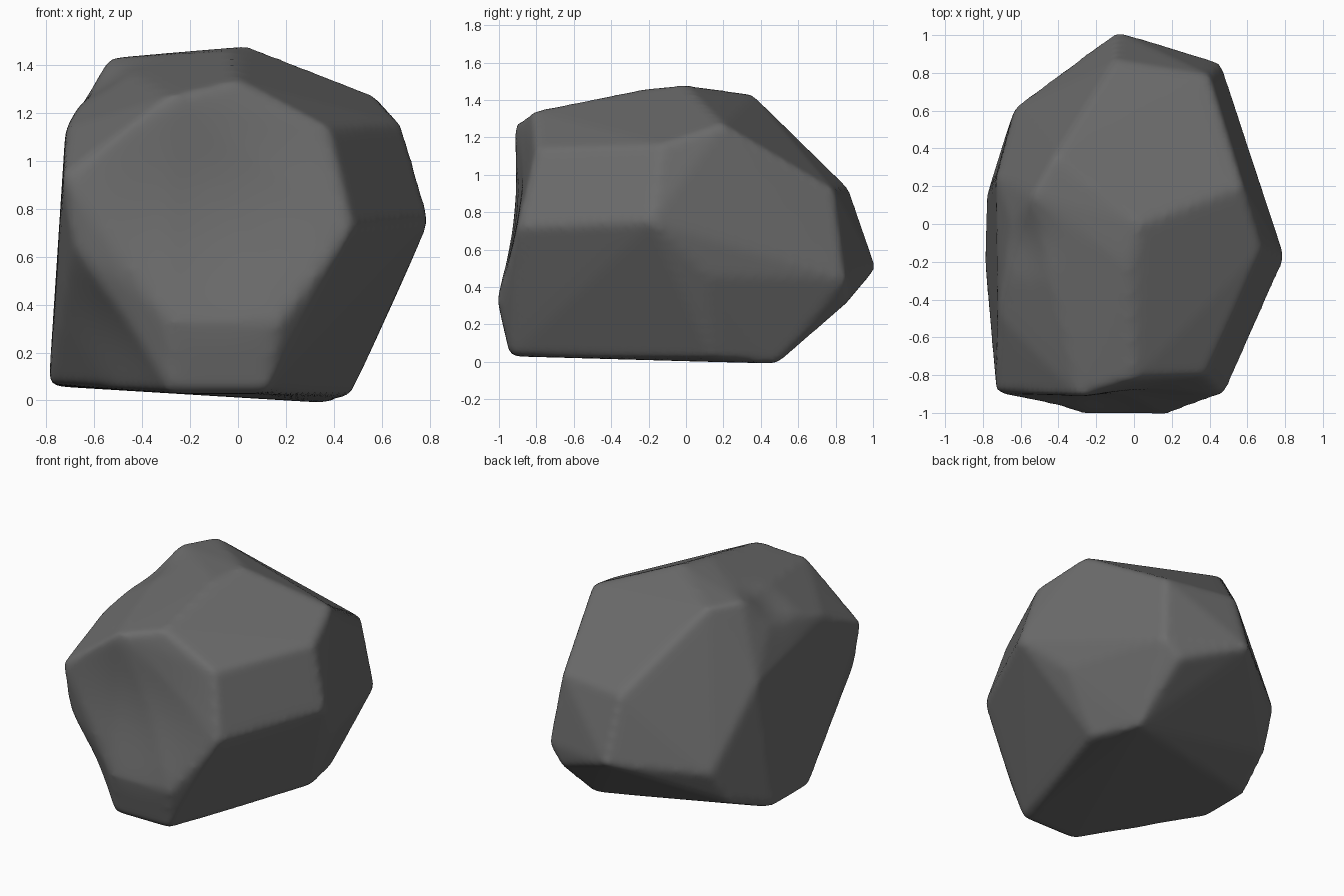
import bpy
import bmesh
from mathutils import Vector

default_cube = bpy.data.objects.get("Cube")
if default_cube:
    bpy.data.objects.remove(default_cube, do_unlink=True)

# Single stone colour
stone = bpy.data.materials.new("dark_grey_stone")
stone.use_nodes = True
stone_colour = (0.15, 0.15, 0.15, 1.0)
stone.diffuse_color = stone_colour
stone.node_tree.nodes["Principled BSDF"].inputs["Base Color"].default_value = stone_colour

# Corner points of the faceted boulder, grouped by region
front_corners = [
    (-.69, -.87, .65), (-.73, -.89, .94), (-.29, -.92, 1.27),
    (0, -.82, 1.34), (.38, -.8, 1.14), (.48, -.9, .72),
]
foot_corners = [
    (-.29, -1.01, .33), (.18, -1.01, .33), (-.28, -.94, .03), (.12, -.94, .03),
    (-.79, -.21, .07), (-.78, .15, .06), (.47, .14, .02), (.37, .49, -.01),
]
top_corners = [
    (.04, 0, 1.48), (-.03, -.22, 1.46), (-.54, .15, 1.43), (-.42, .36, 1.43),
    (.58, .2, 1.27), (.68, -.13, 1.16), (-.72, -.48, 1.14), (-.65, 0, 1.26),
]
side_corners = [
    (.8, -.18, .75), (.67, .12, .46), (-.73, .25, .95), (-.68, .47, .18), (-.63, .62, .42),
]
back_corners = [
    (-.1, .87, .93), (.4, .79, .92), (.46, .85, .44), (.35, .87, .32), (-.09, 1.02, .5),
]

# Worn hollows: centre, radius and inward push
hollows = [
    ((-.45, -.8, .3), .35, (.01, .02, .01)),
    ((-.1, -.95, .8), .6, (0, .06, 0)),
    ((-.58, -.08, 1.33), .25, (0, .01, -.03)),
]


def wear_hollows(bm):
    """Push the surface inwards smoothly around every hollow."""
    for centre, radius, push in hollows:
        for vert in bm.verts:
            reach = (vert.co - Vector(centre)).length / radius
            if reach < 1:
                vert.co += Vector(push) * (1 - reach * reach) ** 2


def build_boulder():
    """Wrap the corners in a hull, divide it finely and wear it."""
    bm = bmesh.new()
    for corner in front_corners + foot_corners + top_corners + side_corners + back_corners:
        bm.verts.new(corner)
    hull = bmesh.ops.convex_hull(bm, input=bm.verts[:])
    unused = set(hull["geom_interior"] + hull["geom_unused"])
    loose = [item for item in unused if isinstance(item, bmesh.types.BMVert)]
    bmesh.ops.delete(bm, geom=loose, context="VERTS")
    bmesh.ops.subdivide_edges(bm, edges=bm.edges[:], cuts=9, use_grid_fill=True)
    wear_hollows(bm)
    bmesh.ops.recalc_face_normals(bm, faces=bm.faces[:])
    mesh = bpy.data.meshes.new("boulder")
    bm.to_mesh(mesh)
    bm.free()
    mesh.materials.append(stone)
    boulder = bpy.data.objects.new("boulder", mesh)
    bpy.context.collection.objects.link(boulder)
    return boulder


boulder = build_boulder()

# Even out the surface, then soften the ridges
remesh = boulder.modifiers.new("even_surface", "REMESH")
remesh.mode = "VOXEL"
remesh.voxel_size = 0.025
remesh.use_smooth_shade = True
soften = boulder.modifiers.new("soft_ridges", "SMOOTH")
soften.factor = 0.5
soften.iterations = 8
